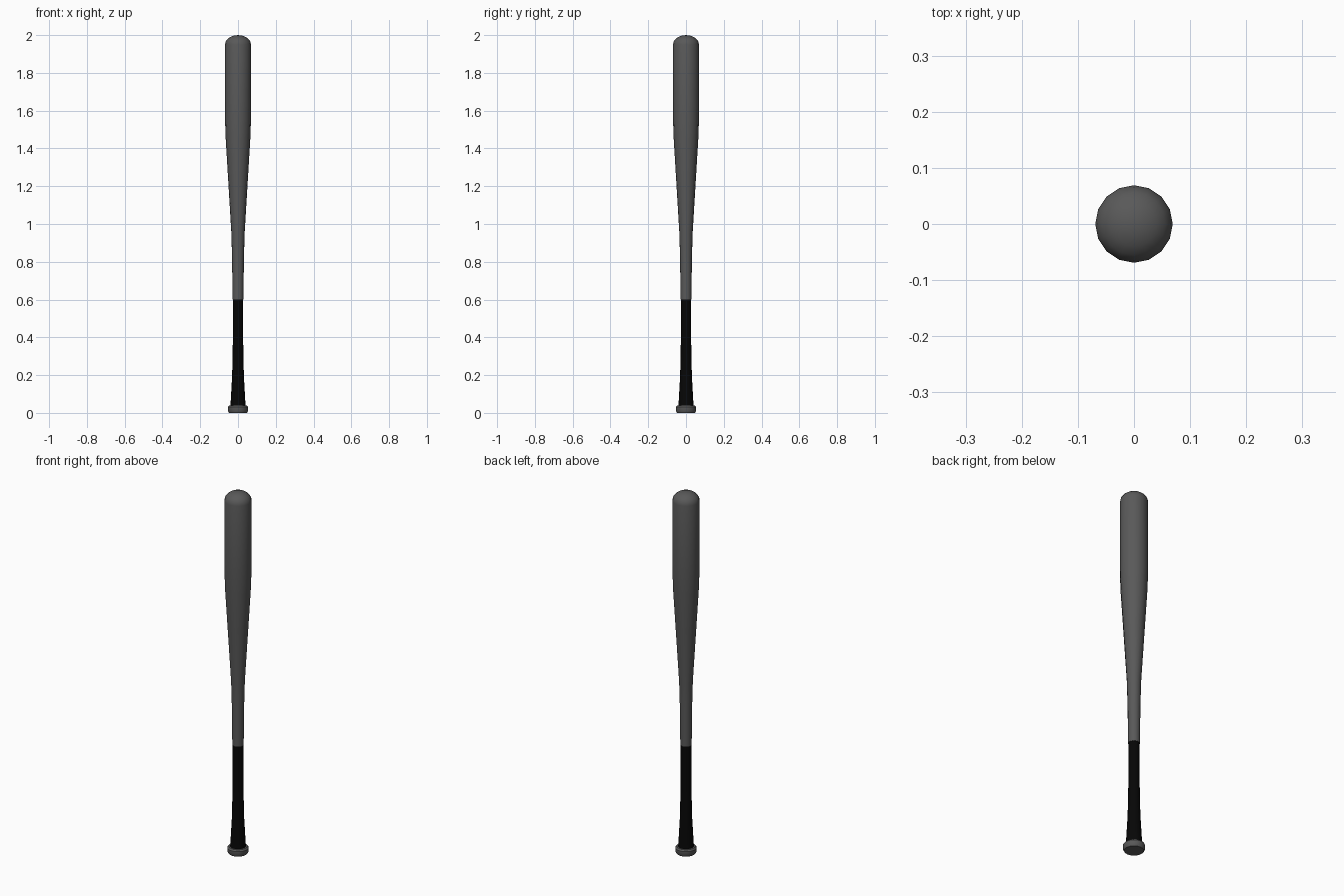
import bpy, bmesh
from math import cos, sin, pi

SIDES = 16

cube = bpy.data.objects.get("Cube")
if cube:
    bpy.data.objects.remove(cube, do_unlink=True)


def material(name, value):
    mat = bpy.data.materials.new(name)
    mat.use_nodes = True
    colour = (value, value, value, 1)
    mat.diffuse_color = colour
    mat.node_tree.nodes["Principled BSDF"].inputs["Base Color"].default_value = colour
    return mat


def lathe(name, profile, mat):
    """Revolve (radius, height) pairs about z; a zero radius makes a pole."""
    bm = bmesh.new()
    rings = []
    for r, z in profile:
        if r == 0:
            rings.append([bm.verts.new((0, 0, z))] * SIDES)
        else:
            rings.append([bm.verts.new((r * cos(2 * pi * i / SIDES),
                                        r * sin(2 * pi * i / SIDES), z))
                          for i in range(SIDES)])
    for low, high in zip(rings, rings[1:]):
        for i in range(SIDES):
            j = (i + 1) % SIDES
            corners = list(dict.fromkeys((low[i], low[j], high[j], high[i])))
            bm.faces.new(corners)
    bmesh.ops.recalc_face_normals(bm, faces=bm.faces)
    mesh = bpy.data.meshes.new(name)
    bm.to_mesh(mesh)
    bm.free()
    mesh.materials.append(mat)
    obj = bpy.data.objects.new(name, mesh)
    bpy.context.collection.objects.link(obj)
    bpy.ops.object.select_all(action='DESELECT')
    obj.select_set(True)
    bpy.context.view_layer.objects.active = obj
    bpy.ops.object.shade_smooth_by_angle(angle=pi / 5)
    return obj


grey = material("dark grey", 0.1)
black = material("grip black", 0.002)

# Barrel: slim neck, long taper, straight hitting end and rounded tip
dome = [(0.069 * cos(a), 1.95 + 0.05 * sin(a))
        for a in (pi / 10 * k for k in range(5))]
lathe("barrel", [(0, 0.6), (0.029, 0.6), (0.031, 0.8), (0.035, 0.95),
                 (0.053, 1.25), (0.065, 1.45), (0.069, 1.56)]
      + dome + [(0, 2)], grey)

# Grip: wrapped handle flaring towards the knob
lathe("grip", [(0, 0.035), (0.04, 0.035), (0.031, 0.2), (0.027, 0.4),
               (0.027, 0.6), (0, 0.6)], black)

# Knob: bevelled disc at the end of the handle
lathe("knob", [(0, 0), (0.048, 0), (0.054, 0.01), (0.054, 0.03),
               (0.048, 0.038), (0, 0.038)], grey)
